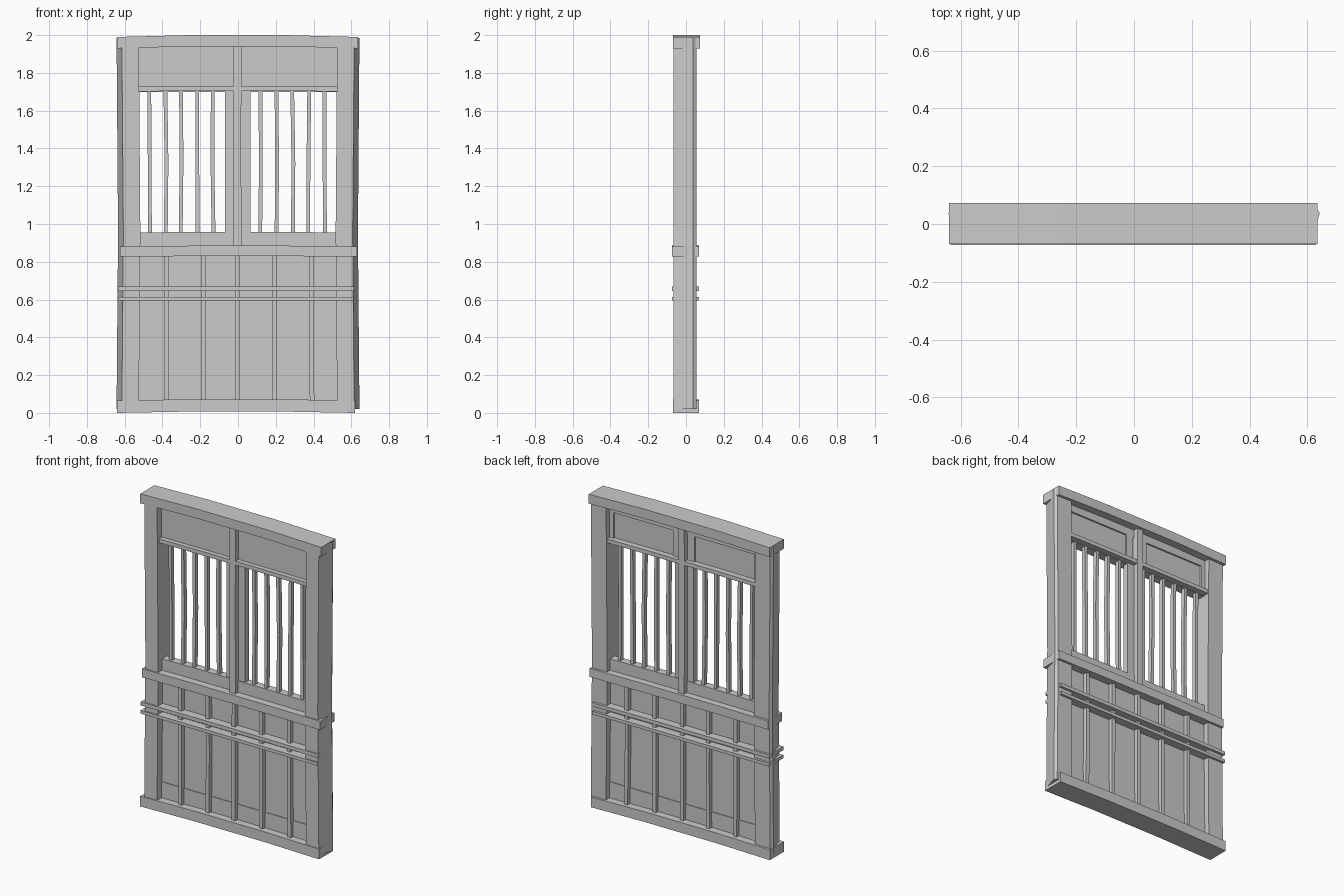
import bpy, bmesh, random
from mathutils import Vector

if "Cube" in bpy.data.objects:
    bpy.data.objects.remove(bpy.data.objects["Cube"])
random.seed(4)


def prism(name, sections):
    """Skin a closed solid through equal-sized rings of points."""
    bm = bmesh.new()
    rings = [[bm.verts.new(p) for p in s] for s in sections]
    n = len(rings[0])
    for a, b in zip(rings, rings[1:]):
        for i in range(n):
            j = (i + 1) % n
            bm.faces.new((a[i], a[j], b[j], b[i]))
    bm.faces.new(rings[0])
    bm.faces.new(rings[-1])
    bmesh.ops.recalc_face_normals(bm, faces=bm.faces)
    me = bpy.data.meshes.new(name)
    bm.to_mesh(me)
    bm.free()
    ob = bpy.data.objects.new(name, me)
    bpy.context.collection.objects.link(ob)
    return ob


def rail(name, x0, x1, y0, y1, z0, z1, bow=0.0):
    """Horizontal timber, its middle lifted by bow."""
    secs = []
    for t in (0, 0.3, 0.7, 1):
        x, d = x0 + (x1 - x0) * t, bow * (0 < t < 1)
        secs.append([(x, y0, z0 + d), (x, y1, z0 + d), (x, y1, z1 + d), (x, y0, z1 + d)])
    return prism(name, secs)


def upright(name, x0, x1, y0, y1, z0, z1, wobble=0.0):
    """Vertical timber with slightly uneven hand-cut edges."""
    secs = []
    for t in (0, 0.5, 1):
        z, d = z0 + (z1 - z0) * t, random.uniform(-wobble, wobble)
        secs.append([(x0 + d, y0, z), (x1 + d, y0, z), (x1 + d, y1, z), (x0 + d, y1, z)])
    return prism(name, secs)


# Outer posts, with a skewed outer face and a slight waist
profile = [(0.525, -0.065), (0.615, -0.065), (0.643, 0.038), (0.632, 0.055), (0.525, 0.055)]
for side, label in ((-1, "left"), (1, "right")):
    prism("post_" + label,
          [[(side * (x - d), y, z) for x, y in profile]
           for z, d in ((0.02, 0), (0.95, 0.008), (1.985, 0))])

# Main horizontal timbers
rail("top_beam", -0.64, 0.635, -0.07, 0.073, 1.93, 1.99, 0.01)
rail("middle_rail", -0.625, 0.63, -0.073, 0.07, 0.827, 0.882, 0.003)
rail("bottom_beam", -0.64, 0.62, -0.07, 0.07, 0.0, 0.065, 0.007)
rail("upper_slim_rail", -0.635, 0.615, -0.073, 0.07, 0.645, 0.668, 0.002)
rail("lower_slim_rail", -0.635, 0.612, -0.073, 0.07, 0.594, 0.614, 0.0)

# Lower panel with kick board and battens
upright("lower_panel", -0.55, 0.55, -0.018, 0.018, 0.04, 0.85)
upright("kick_board", -0.54, 0.54, -0.022, 0.022, 0.04, 0.17)
for i, x in enumerate((-0.38, -0.183, 0.002, 0.19, 0.39)):
    upright(f"batten_{i}", x - 0.012, x + 0.012, -0.045, 0.045, 0.04, 0.85, 0.004)

# Header panel, its rail and the raised frame at the back
upright("header_panel", -0.55, 0.55, -0.02, 0.012, 1.70, 1.95)
rail("header_rail", -0.55, 0.545, -0.05, 0.05, 1.702, 1.727, 0.002)
rail("header_back_top", -0.54, 0.54, 0.0, 0.022, 1.89, 1.95)
for side in (-1, 1):
    for c in (0.05, 0.52):
        upright("header_back_side", side * c - 0.025, side * c + 0.025, 0.0, 0.022, 1.72, 1.9)

# Window centre post, its backing board and the sill
upright("centre_post", -0.026, 0.016, -0.052, 0.052, 0.86, 1.95, 0.003)
upright("centre_board", -0.068, 0.065, -0.02, 0.02, 0.9, 1.72)
rail("window_sill", -0.54, 0.54, -0.025, 0.025, 0.87, 0.955, 0.003)

# Window bars
for i, x in enumerate((-0.467, -0.381, -0.3, -0.215, -0.133, 0.12, 0.205, 0.29, 0.375, 0.46)):
    upright(f"window_bar_{i}", x - 0.01, x + 0.01, -0.013, 0.013, 0.93, 1.72, 0.004)
